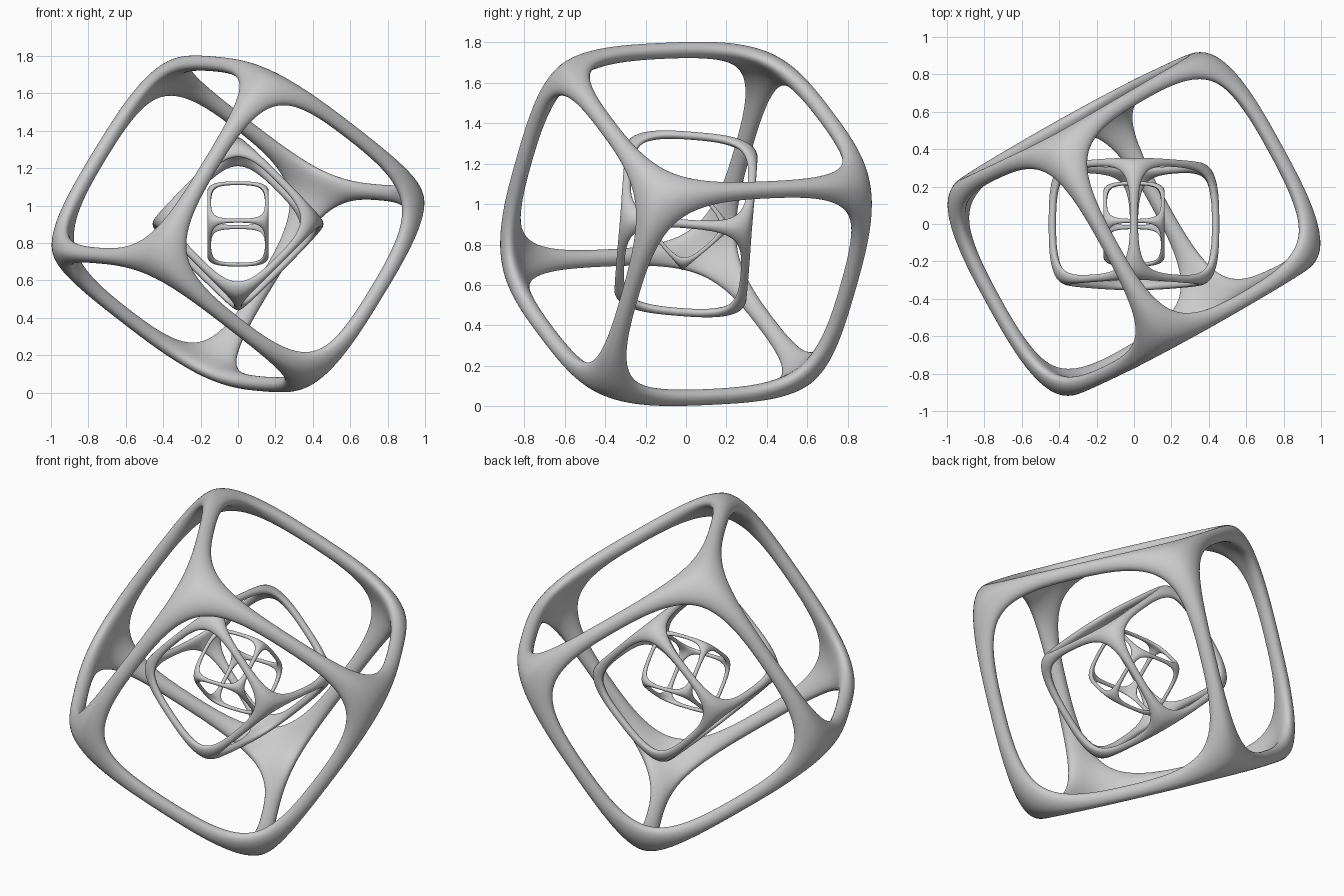
import bpy, bmesh
from math import radians
from mathutils import Euler, Vector

if "Cube" in bpy.data.objects:
    bpy.data.objects.remove(bpy.data.objects["Cube"])

CENTRE = Vector((0, 0, 0.902))


def frame_mesh(name, h):
    """Control cage of a cube frame: twelve bars, each a four-sided tube with a middle loop."""
    kc, ic = 0.83 * h, 0.86 * h      # inset and inner corner at the cube corners
    km = 0.88 * h                    # inset and inner corner at the middle of a bar
    end = [(h, h, h), (kc, h, kc), (ic, ic, ic), (kc, kc, h)]
    mid = [(0, h, h), (0, h, km), (0, km, km), (0, km, h)]
    bm = bmesh.new()
    for axis in range(3):
        for sy in (-1, 1):
            for sz in (-1, 1):
                for sx in (-1, 1):
                    def place(p):
                        v = (p[0] * sx, p[1] * sy, p[2] * sz)
                        return bm.verts.new([v[(i - axis) % 3] for i in range(3)])
                    a = [place(p) for p in end]
                    b = [place(p) for p in mid]
                    for i in range(4):
                        j = (i + 1) % 4
                        bm.faces.new((a[i], a[j], b[j], b[i]))
    bmesh.ops.remove_doubles(bm, verts=bm.verts, dist=h * 0.001)
    bmesh.ops.recalc_face_normals(bm, faces=bm.faces)
    for f in bm.faces:
        f.smooth = True
    me = bpy.data.meshes.new(name)
    bm.to_mesh(me)
    bm.free()
    return me


def cube_frame(name, h, rotation):
    ob = bpy.data.objects.new(name, frame_mesh(name, h))
    bpy.context.collection.objects.link(ob)
    ob.location = CENTRE
    ob.rotation_euler = Euler([radians(a) for a in rotation])
    sub = ob.modifiers.new("smooth", 'SUBSURF')
    sub.levels = sub.render_levels = 4


# Three nested frames, each half the size of the one around it
cube_frame("outer_frame", 0.66, (2.8, 33.8, 30.3))

# Middle frame: turned 45 degrees about y, then tipped slightly about x
m = Euler((radians(-4.5), 0, 0)).to_matrix() @ Euler((0, radians(45), 0)).to_matrix()
cube_frame("middle_frame", 0.33, (0, 0, 0))
bpy.data.objects["middle_frame"].rotation_euler = m.to_euler()

cube_frame("inner_frame", 0.165, (40.5, 0, 0))
